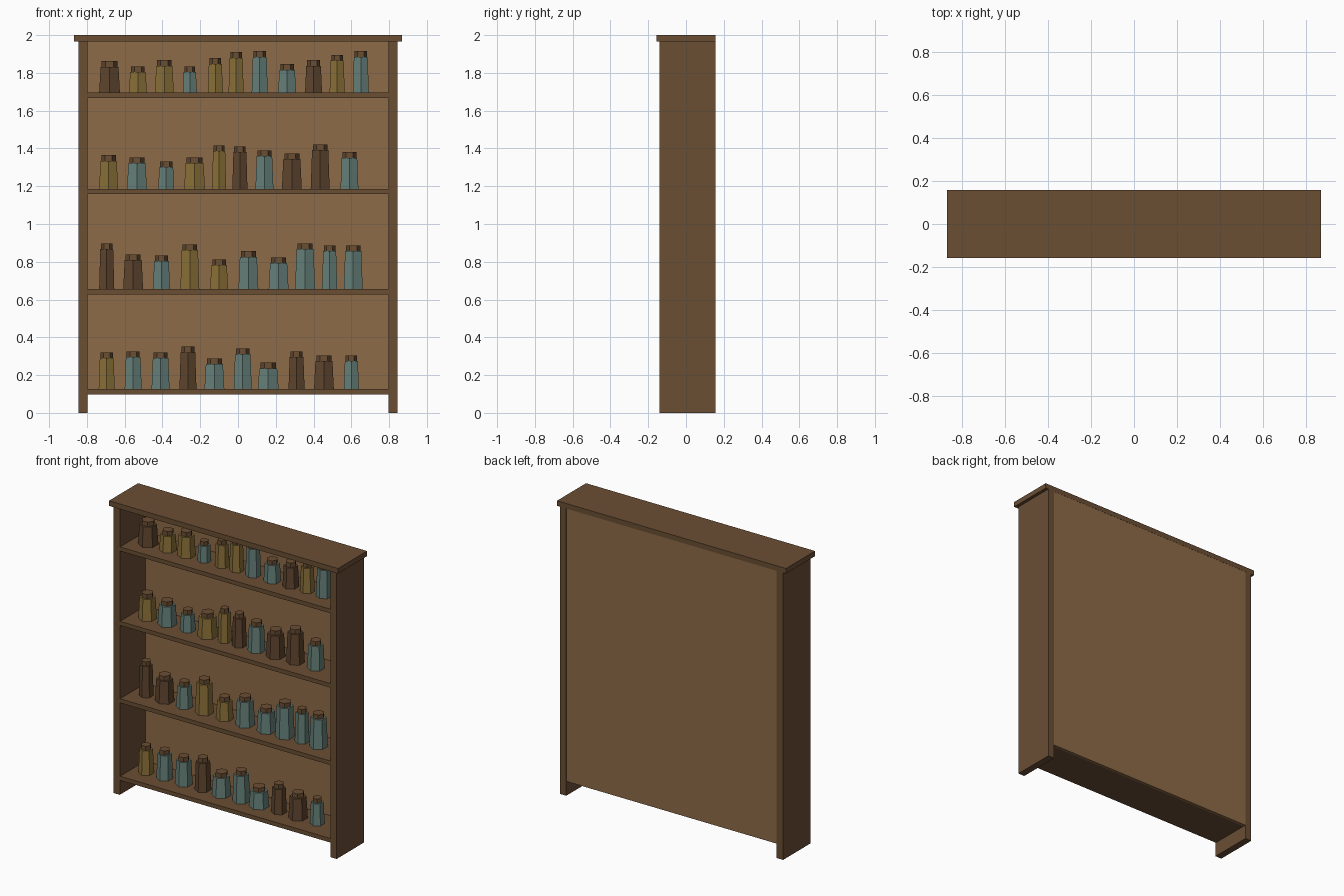
import bpy, bmesh, math

if "Cube" in bpy.data.objects:
    bpy.data.objects.remove(bpy.data.objects["Cube"])


def material(name, r, g, b):
    lin = [((c / 255 + 0.055) / 1.055) ** 2.4 for c in (r, g, b)]
    m = bpy.data.materials.new(name)
    m.diffuse_color = (*lin, 1)
    m.use_nodes = True
    m.node_tree.nodes["Principled BSDF"].inputs["Base Color"].default_value = m.diffuse_color
    return m


WOOD = material("brown wood", 107, 78, 52)
PANEL = material("light wood", 141, 107, 71)
GLASS = {
    "A": material("amber glass", 138, 112, 56),
    "T": material("teal glass", 102, 128, 121),
    "D": material("dark brown glass", 95, 69, 46),
}


def finish(name, bm, mats):
    mesh = bpy.data.meshes.new(name)
    bm.to_mesh(mesh)
    bm.free()
    for m in mats:
        mesh.materials.append(m)
    ob = bpy.data.objects.new(name, mesh)
    bpy.context.collection.objects.link(ob)
    return ob


def box(name, x0, x1, y0, y1, z0, z1, mat):
    bm = bmesh.new()
    bmesh.ops.create_cube(bm, size=1)
    for v in bm.verts:
        v.co = ((x0 + x1) / 2 + v.co.x * (x1 - x0),
                (y0 + y1) / 2 + v.co.y * (y1 - y0),
                (z0 + z1) / 2 + v.co.z * (z1 - z0))
    return finish(name, bm, [mat])


def hexagon_prism(bm, x, z0, z1, r0, r1, turn, index):
    """Six-sided prism or taper standing on z0."""
    rings = []
    for r, z in ((r0, z0), (r1, z1)):
        angles = [turn + i * math.pi / 3 for i in range(6)]
        rings.append([bm.verts.new((x + r * math.cos(a), r * math.sin(a), z)) for a in angles])
    low, high = rings
    faces = [bm.faces.new((low[i], low[(i + 1) % 6], high[(i + 1) % 6], high[i])) for i in range(6)]
    faces += [bm.faces.new(high), bm.faces.new(low[::-1])]
    for f in faces:
        f.material_index = index


def jar(name, x, z, width, height, glass):
    bm = bmesh.new()
    r = width / 2 / math.cos(math.pi / 6)
    neck = z + height - 0.03
    hexagon_prism(bm, x, z, neck, r, r * 0.86, math.pi / 6, 0)
    hexagon_prism(bm, x, neck, z + height, width * 0.38, width * 0.38, 0, 1)
    return finish(name, bm, [GLASS[glass], WOOD])


# Cabinet frame
FRONT, BACK, INNER, OUTER = -0.14, 0.157, 0.797, 0.845
box("left_side", -OUTER, -INNER, FRONT, BACK, 0, 1.965, WOOD)
box("right_side", INNER, OUTER, FRONT, BACK, 0, 1.965, WOOD)
box("top_board", -0.867, 0.867, -0.157, BACK, 1.965, 2.0, WOOD)
box("back_panel", -INNER, INNER, 0.137, BACK - 0.001, 0.098, 1.965, PANEL)

# Jars on each shelf: glass colours, then (x, width, height)
SHELVES = [
    (0.126, "ATTDTTTDDT", [
        (-.695, .085, .194), (-.555, .09, .2), (-.41, .095, .194), (-.265, .09, .225),
        (-.125, .105, .162), (.025, .095, .215), (.16, .11, .14), (.31, .085, .2),
        (.455, .105, .178), (.60, .08, .178)]),
    (0.656, "DDTAATTTTT", [
        (-.695, .08, .241), (-.555, .105, .183), (-.405, .09, .178), (-.255, .10, .236),
        (-.10, .095, .156), (.055, .105, .2), (.215, .105, .167), (.355, .105, .241),
        (.485, .08, .23), (.61, .10, .23)]),
    (1.186, "ATTAADTDDT", [
        (-.685, .10, .178), (-.535, .105, .167), (-.38, .085, .146), (-.23, .11, .167),
        (-.10, .075, .23), (.01, .08, .225), (.14, .095, .204), (.285, .105, .188),
        (.435, .10, .236), (.59, .095, .194)]),
    (1.695, "DAATAATTDAT", [
        (-.68, .11, .167), (-.53, .095, .14), (-.39, .10, .172), (-.255, .075, .14),
        (-.12, .08, .183), (-.01, .08, .215), (.115, .085, .22), (.26, .095, .151),
        (.40, .09, .172), (.525, .08, .2), (.65, .085, .22)]),
]
for s, (z, colours, jars) in enumerate(SHELVES, 1):
    box(f"shelf_{s}", -INNER, INNER, FRONT + 0.003, 0.137, z - 0.028, z, WOOD)
    for j, (x, width, height) in enumerate(jars):
        jar(f"jar_{s}_{j + 1}", x, z, width, height, colours[j])
